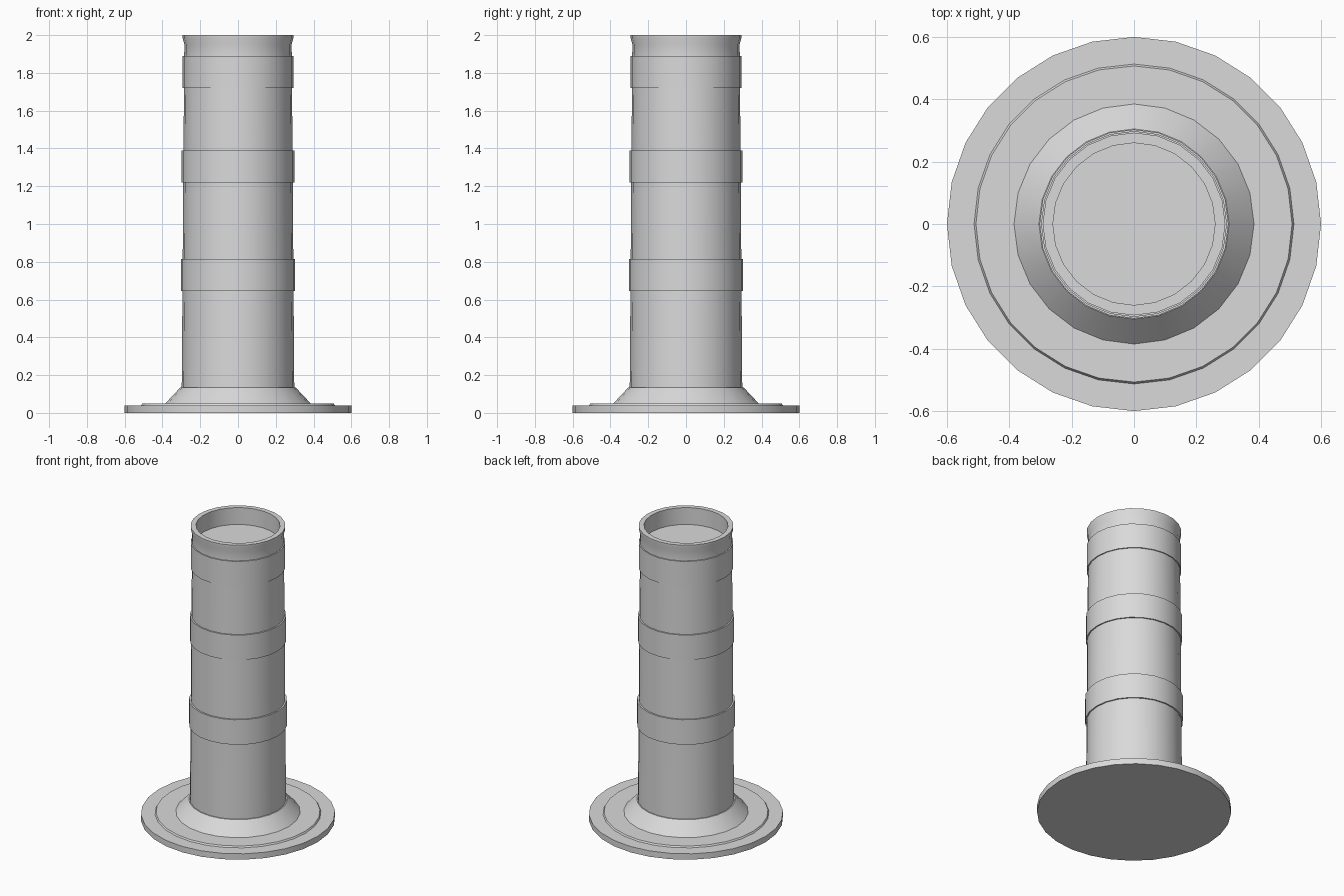
import bpy, bmesh, math

if "Cube" in bpy.data.objects:
    bpy.data.objects.remove(bpy.data.objects["Cube"])

grey = bpy.data.materials.new("light_grey")
grey.diffuse_color = (0.7, 0.7, 0.7, 1)
grey.use_nodes = True
grey.node_tree.nodes["Principled BSDF"].inputs["Base Color"].default_value = grey.diffuse_color


def lathe(name, profile, sides):
    """Revolve (radius, z) points about z; both ends are capped with flat faces."""
    bm = bmesh.new()
    rings = []
    for r, z in profile:
        rings.append([bm.verts.new((r * math.cos(2 * math.pi * i / sides),
                                    r * math.sin(2 * math.pi * i / sides), z))
                      for i in range(sides)])
    for low, high in zip(rings, rings[1:]):
        for i in range(sides):
            j = (i + 1) % sides
            bm.faces.new((low[i], low[j], high[j], high[i]))
    bm.faces.new(rings[0][::-1])
    bm.faces.new(rings[-1])
    mesh = bpy.data.meshes.new(name)
    bm.to_mesh(mesh)
    bm.free()
    mesh.materials.append(grey)
    obj = bpy.data.objects.new(name, mesh)
    bpy.context.collection.objects.link(obj)
    bpy.ops.object.select_all(action='DESELECT')
    obj.select_set(True)
    bpy.context.view_layer.objects.active = obj
    bpy.ops.object.shade_smooth_by_angle(angle=math.radians(30))
    return obj


# Wide round foot with a shallow raised step
lathe("base_plate", [(0.60, 0), (0.60, 0.04), (0.513, 0.04), (0.507, 0.05)], 28)

# Sloping collar between the foot and the column
lathe("collar", [(0.385, 0.045), (0.385, 0.05), (0.305, 0.135)], 24)


def column_radius(z):
    return 0.299 - 0.0075 * z


# Tapered column with three slightly raised bands
profile = [(column_radius(0.1), 0.1)]
for bottom, top, r in ((0.645, 0.815, 0.303), (1.22, 1.39, 0.298), (1.72, 1.89, 0.293)):
    profile += [(column_radius(bottom), bottom), (r, bottom),
                (r, top), (column_radius(top), top)]
# Flared lip and the shallow recess in the top
profile += [(0.284, 1.95), (0.293, 1.985), (0.293, 2.0), (0.26, 2.0), (0.26, 1.885)]
lathe("column", profile, 24)
